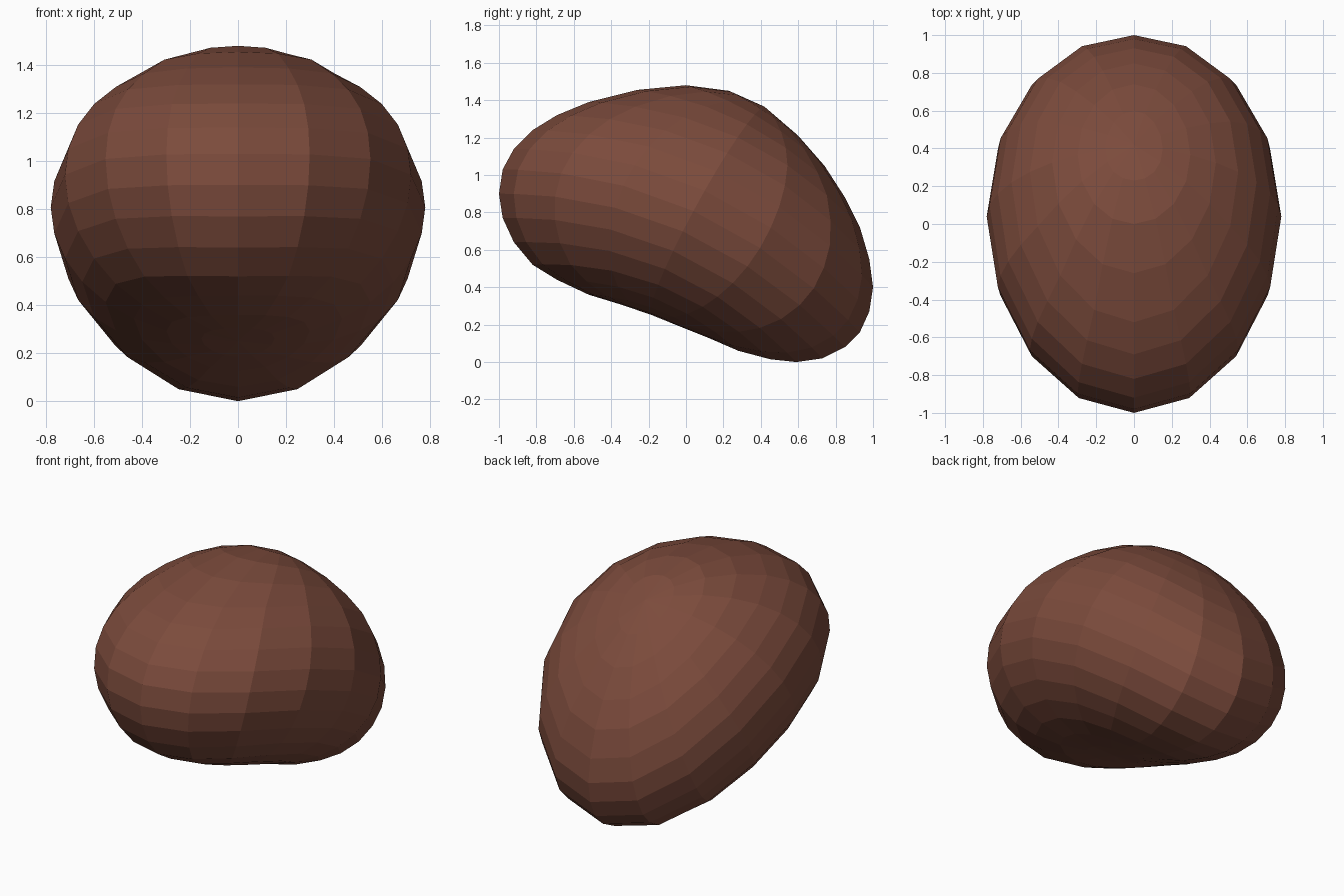
import bpy, bmesh
from math import sin, cos, pi

if "Cube" in bpy.data.objects:
    bpy.data.objects.remove(bpy.data.objects["Cube"])

SEG, RINGS = 16, 16
HALF_WIDTH = 0.78

# Side profile (y, z) of the bean, pole to pole: front edge and back edge
top_pole, low_pole = (0.42, 1.365), (-0.18, 0.25)
front = [(0.23, 1.45), (0.0, 1.48), (-0.26, 1.455), (-0.52, 1.39), (-0.69, 1.32),
         (-0.82, 1.24), (-0.92, 1.14), (-0.98, 1.03), (-1.0, 0.9), (-0.98, 0.77),
         (-0.92, 0.64), (-0.82, 0.52), (-0.69, 0.44), (-0.52, 0.36), (-0.34, 0.305)]
back = [(0.6, 1.21), (0.74, 1.05), (0.85, 0.88), (0.93, 0.72), (0.98, 0.55),
        (1.0, 0.4), (0.98, 0.27), (0.93, 0.16), (0.85, 0.08), (0.73, 0.02),
        (0.59, 0.0), (0.45, 0.015), (0.28, 0.06), (0.13, 0.125), (-0.02, 0.185)]

bm = bmesh.new()
top = bm.verts.new((0, *top_pole))
low = bm.verts.new((0, *low_pole))

# Each ring is an arched oval through its front, side and back points
rings = []
for i, (f, b) in enumerate(zip(front, back), start=1):
    t = pi * i / RINGS
    side = [(p + q) / 2 + (p - q) / 2 * cos(t) for p, q in zip(top_pole, low_pole)]
    side[0] -= 0.08 * sin(t)
    ring = []
    for k in range(SEG):
        a = 2 * pi * k / SEG
        c = cos(a)
        y, z = [s + c * (q - p) / 2 + c * c * ((p + q) / 2 - s)
                for s, p, q in zip(side, f, b)]
        ring.append(bm.verts.new((HALF_WIDTH * sin(t) * sin(a), y, z)))
    rings.append(ring)

# Skin the rings and close both poles
for k in range(SEG):
    n = (k + 1) % SEG
    bm.faces.new((top, rings[0][k], rings[0][n]))
    bm.faces.new((low, rings[-1][n], rings[-1][k]))
    for r, s in zip(rings, rings[1:]):
        bm.faces.new((r[k], s[k], s[n], r[n]))
bmesh.ops.recalc_face_normals(bm, faces=bm.faces[:])

mesh = bpy.data.meshes.new("bean")
bm.to_mesh(mesh)
bm.free()
bean = bpy.data.objects.new("bean", mesh)
bpy.context.collection.objects.link(bean)

# Brown skin
mat = bpy.data.materials.new("brown_skin")
mat.diffuse_color = (0.2, 0.07, 0.045, 1)
mat.use_nodes = True
mat.node_tree.nodes["Principled BSDF"].inputs["Base Color"].default_value = mat.diffuse_color
mesh.materials.append(mat)
